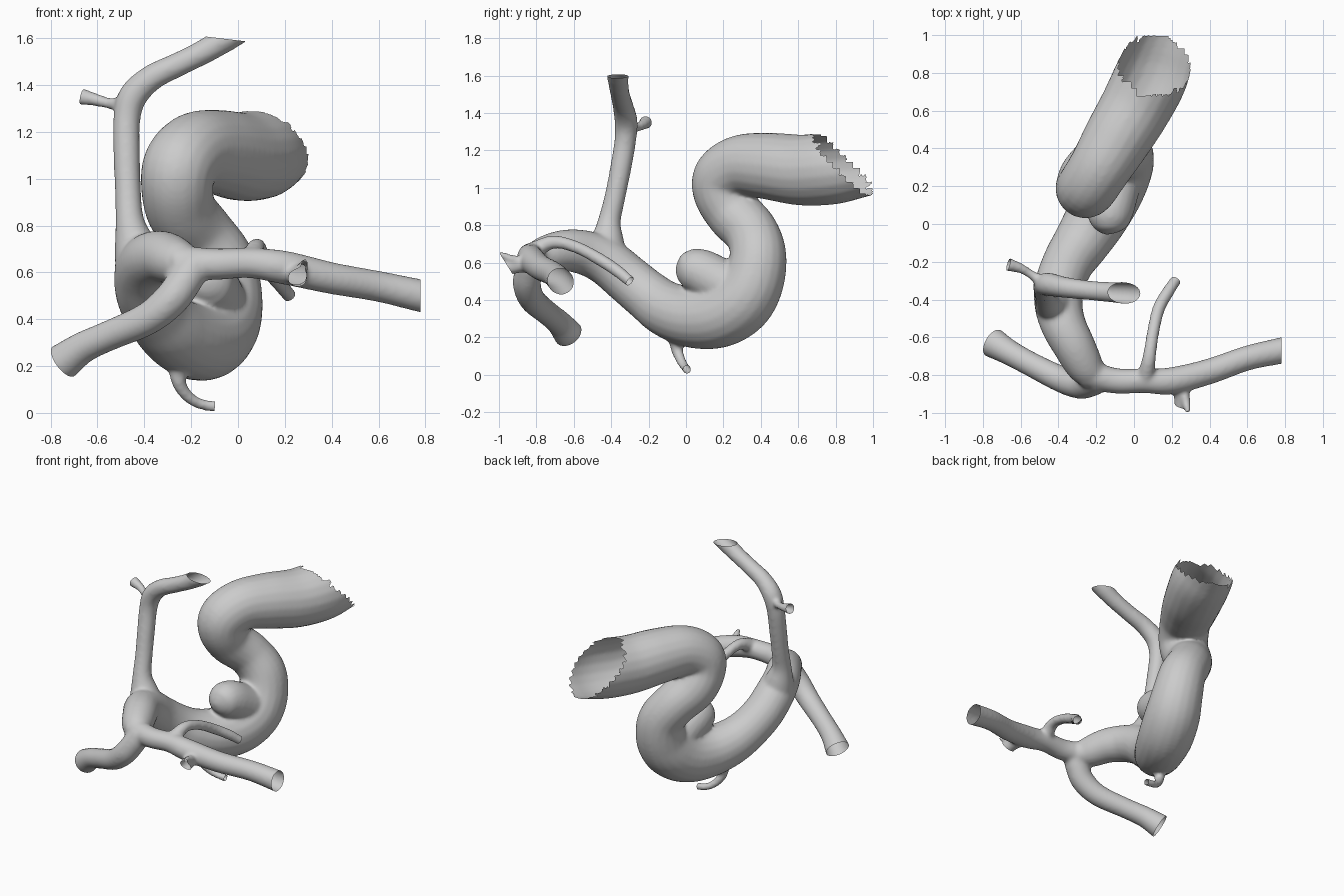
import bpy, bmesh, math
from mathutils import Vector

if "Cube" in bpy.data.objects:
    bpy.data.objects.remove(bpy.data.objects["Cube"])

SIDES = 20
bm = bmesh.new()
cuts = []          # (point, normal, reach) for every open vessel end


def spline(pts, steps=6):
    """Smooth path through (x, y, z, radius) points."""
    p = [Vector(q) for q in pts]
    p = [2 * p[0] - p[1]] + p + [2 * p[-1] - p[-2]]
    out = []
    for i in range(1, len(p) - 2):
        a, b, c, d = p[i - 1:i + 3]
        for s in range(steps):
            t = s / steps
            out.append(0.5 * (2 * b + (c - a) * t + (2 * a - 5 * b + 4 * c - d) * t * t
                              + (3 * b - a - 3 * c + d) * t ** 3))
    return out + [p[-2]]


def tube(pts, open_end=True, normal=None, extra=0.04):
    """Closed tube; an open end is run on a little and cut off later."""
    path = spline(pts)
    if open_end:
        end, r = path[-1].xyz, path[-1].w
        tan = (end - path[-3].xyz).normalized()
        n = Vector(normal).normalized() if normal else tan
        cuts.append((end, n, 1.6 * r + extra * 1.3))
        tip = end + tan * extra
        path.append(Vector((*tip, r)))
    rings, side, old = [], None, None
    for i, q in enumerate(path):
        tan = (path[min(i + 1, len(path) - 1)].xyz - path[max(i - 1, 0)].xyz).normalized()
        side = tan.orthogonal().normalized() if old is None else old.rotation_difference(tan) @ side
        old = tan
        up = tan.cross(side)
        rings.append([bm.verts.new(q.xyz + q.w * (math.cos(a) * side + math.sin(a) * up))
                      for a in (2 * math.pi * k / SIDES for k in range(SIDES))])
    for a, b in zip(rings, rings[1:]):
        for k in range(SIDES):
            j = (k + 1) % SIDES
            bm.faces.new((a[k], a[j], b[j], b[k]))
    bm.faces.new(rings[0][::-1])
    bm.faces.new(rings[-1])


# Main trunk: from the fork, down round the loop and up to the wide mouth
tube([(-.2, -.81, .63, .075), (-.26, -.75, .645, .1), (-.32, -.64, .665, .112),
      (-.375, -.53, .65, .12), (-.4, -.42, .6, .128), (-.39, -.31, .51, .132),
      (-.345, -.2, .42, .137), (-.28, -.1, .35, .15), (-.2, .03, .31, .165),
      (-.13, .17, .32, .178), (-.08, .29, .39, .178), (-.06, .36, .5, .165),
      (-.08, .385, .64, .152), (-.16, .35, .76, .145), (-.24, .26, .86, .15),
      (-.26, .195, .97, .155), (-.245, .2, 1.06, .16), (-.18, .3, 1.12, .165),
      (-.09, .45, 1.115, .18), (.01, .62, 1.095, .19), (.09, .78, 1.105, .195),
      (.14, .91, 1.12, .18), (.2, 1.06, 1.13, .15)], open_end=False)

# Left branch of the fork
tube([(-.18, -.82, .64, .07), (-.23, -.84, .56, .075), (-.29, -.85, .48, .075),
      (-.39, -.82, .4, .07), (-.55, -.74, .33, .065), (-.66, -.68, .28, .068),
      (-.745, -.63, .22, .08)])
# Right branch of the fork
tube([(-.26, -.79, .64, .075), (-.1, -.83, .635, .068), (.05, -.83, .64, .065),
      (.2, -.83, .62, .072), (.4, -.78, .575, .068), (.6, -.71, .54, .066),
      (.78, -.67, .5, .07)], normal=(1, 0, 0))
# Small twig running back from the right branch
tube([(.06, -.82, .66, .05), (.08, -.71, .71, .036), (.1, -.58, .68, .033),
      (.13, -.45, .61, .034), (.18, -.36, .55, .033), (.22, -.3, .5, .03)])
# Stub and spike at the front of the right branch
tube([(.24, -.83, .6, .05), (.25, -.9, .585, .042), (.255, -.95, .575, .042)],
     normal=(0, -.8, -.5))
tube([(.26, -.88, .6, .034), (.275, -.94, .62, .024), (.28, -.97, .635, .02),
      (.285, -1.0, .65, .014)], open_end=False)
# Upright branch
tube([(-.41, -.43, .62, .12), (-.44, -.42, .72, .09), (-.462, -.41, .82, .062),
      (-.47, -.38, .95, .056), (-.475, -.35, 1.1, .057), (-.475, -.325, 1.25, .058),
      (-.45, -.32, 1.35, .062), (-.37, -.335, 1.43, .056), (-.25, -.35, 1.49, .052),
      (-.14, -.36, 1.545, .053), (-.055, -.365, 1.597, .058)], normal=(.12, 0, 1), extra=.12)
# Twig near the top of the upright branch
tube([(-.47, -.32, 1.32, .04), (-.54, -.27, 1.32, .025), (-.6, -.235, 1.335, .027),
      (-.665, -.215, 1.35, .036)])
# Twig under the loop
tube([(-.25, -.05, .22, .05), (-.255, -.05, .145, .034), (-.235, -.035, .095, .028),
      (-.195, -.015, .055, .025), (-.15, 0, .035, .024), (-.1, .005, .028, .024)])
# Side bulge in the loop
tube([(-.09, .26, .45, .14), (-.105, .17, .5, .13), (-.125, .075, .55, .124),
      (-.132, .005, .56, .105), (-.135, -.035, .56, .065), (-.135, -.055, .56, .02)],
     open_end=False)

bmesh.ops.recalc_face_normals(bm, faces=bm.faces)
mesh = bpy.data.meshes.new("blood_vessel")
bm.to_mesh(mesh)
bm.free()
vessel = bpy.data.objects.new("blood_vessel", mesh)
bpy.context.collection.objects.link(vessel)
bpy.context.view_layer.objects.active = vessel
vessel.select_set(True)

# Fuse all tubes into one skin
remesh = vessel.modifiers.new("fuse", 'REMESH')
remesh.mode = 'VOXEL'
remesh.voxel_size = 0.011
bpy.ops.object.modifier_apply(modifier="fuse")

bm = bmesh.new()
bm.from_mesh(mesh)
for _ in range(5):
    bmesh.ops.smooth_vert(bm, verts=bm.verts, factor=0.5, use_axis_x=True,
                          use_axis_y=True, use_axis_z=True)

# Open the narrow ends
for point, n, reach in cuts:
    faces = [f for f in bm.faces if (f.calc_center_median() - point).length < reach]
    geom = list({e for f in faces for e in f.edges} | {v for f in faces for v in f.verts}) + faces
    bmesh.ops.bisect_plane(bm, geom=geom, plane_co=point, plane_no=n, dist=1e-5)
    gone = [v for v in bm.verts
            if (v.co - point).length < reach * 1.15 and (v.co - point).dot(n) > 1e-4]
    bmesh.ops.delete(bm, geom=gone, context='VERTS')

# Open the wide mouth with a stepped, ragged rim
mouth, slope = Vector((.1, .85, 1.12)), Vector((.24, .69, .7)).normalized()
step = 0.035
ragged = []
for f in bm.faces:
    c = f.calc_center_median()
    snap = Vector([round(k / step) * step for k in c])
    if (snap - mouth).dot(slope) > 0 and (c - mouth).length < 0.45:
        ragged.append(f)
bmesh.ops.delete(bm, geom=ragged, context='FACES')

for f in bm.faces:
    f.smooth = True
bm.to_mesh(mesh)
bm.free()
